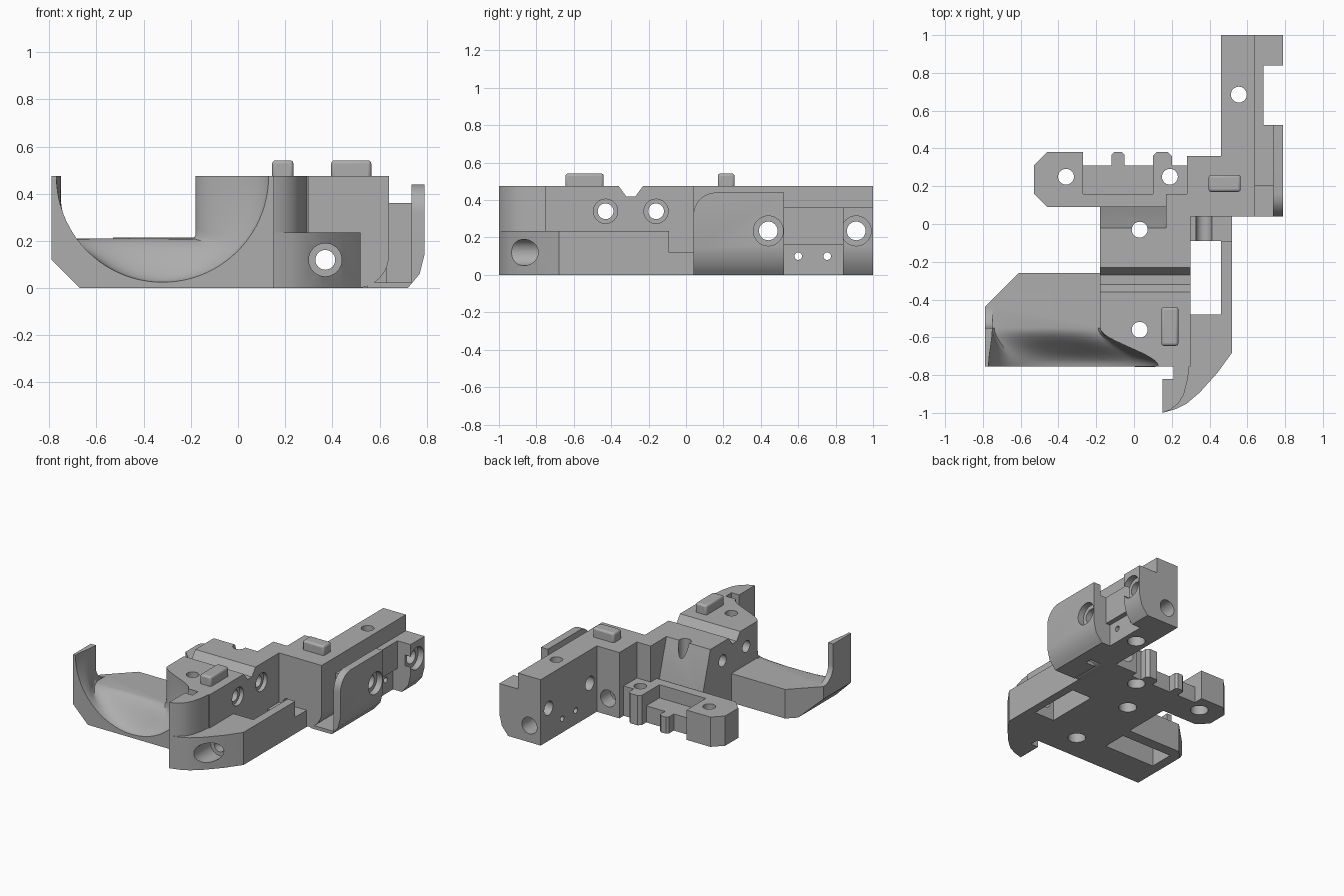
import bpy, bmesh, math

if "Cube" in bpy.data.objects:
    bpy.data.objects.remove(bpy.data.objects["Cube"])

GREY = (0.42, 0.42, 0.42, 1)
mat = bpy.data.materials.new("machined grey")
mat.use_nodes = True
mat.diffuse_color = GREY
mat.node_tree.nodes["Principled BSDF"].inputs["Base Color"].default_value = GREY
cutters = []


def mesh_object(name, rings):
    """Skin a stack of equal-length closed rings and cap both ends."""
    bm = bmesh.new()
    loops = [[bm.verts.new(p) for p in ring] for ring in rings]
    n = len(loops[0])
    bm.faces.new(loops[0])
    bm.faces.new(loops[-1])
    for lo, hi in zip(loops, loops[1:]):
        for i in range(n):
            j = (i + 1) % n
            bm.faces.new((lo[i], lo[j], hi[j], hi[i]))
    bmesh.ops.recalc_face_normals(bm, faces=bm.faces)
    me = bpy.data.meshes.new(name)
    bm.to_mesh(me)
    bm.free()
    me.materials.append(mat)
    ob = bpy.data.objects.new(name, me)
    bpy.context.collection.objects.link(ob)
    return ob


def prism(name, axis, pts, a, b):
    """Extrude a 2D profile along an axis from a to b."""
    place = {"x": lambda p, t: (t, p[0], p[1]),
             "y": lambda p, t: (p[0], t, p[1]),
             "z": lambda p, t: (p[0], p[1], t)}[axis]
    return mesh_object(name, [[place(p, t) for p in pts] for t in (a, b)])


def box(name, x0, x1, y0, y1, z0, z1):
    return prism(name, "z", [(x0, y0), (x1, y0), (x1, y1), (x0, y1)], z0, z1)


def arc(cx, cy, r, start, end, n=10):
    return [(cx + r * math.cos(math.radians(start + (end - start) * i / n)),
             cy + r * math.sin(math.radians(start + (end - start) * i / n)))
            for i in range(n + 1)]


def cutter(ob):
    ob.hide_render = True
    cutters.append(ob)
    return ob


def hole(axis, u, v, r, a, b):
    return cutter(prism("hole_cutter", axis, arc(u, v, r, 0, 360, 32)[:-1], a, b))


def cut_box(*dims):
    return cutter(box("box_cutter", *dims))


def cut(ob, tools):
    for tool in tools:
        m = ob.modifiers.new("cut", "BOOLEAN")
        m.operation, m.solver, m.object = "DIFFERENCE", "EXACT", tool
    dg = bpy.context.evaluated_depsgraph_get()
    me = bpy.data.meshes.new_from_object(ob.evaluated_get(dg))
    ob.modifiers.clear()
    ob.data = me


# Scooped bowl: half circle in front easing into a square channel behind
def channel_point(f):
    d = f * 1.1
    if d < 0.265:
        return -0.75, 0.475 - d
    if d < 0.835:
        return -0.75 + d - 0.265, 0.21
    return -0.18, 0.21 + d - 0.835


def bowl_ring(y, t):
    s = t * t * (3 - 2 * t)
    ring = []
    for i, (ax, az) in enumerate(arc(-0.32, 0.475, 0.45, 180, 360, 44)):
        bx, bz = channel_point(i / 44)
        ring.append((ax + (bx - ax) * s, y, az + (bz - az) * s))
    return [(ring[0][0], y, 0.6)] + ring + [(ring[-1][0], y, 0.6)]


rings = [bowl_ring(-0.8, 0)]
rings += [bowl_ring(-0.755 + 0.205 * k / 12, k / 12) for k in range(13)]
bowl = cutter(mesh_object("bowl_cutter", rings))

# Shared bores
long_bore = [hole("y", 0.37, 0.12, 0.042, -1.1, 0.5),
             hole("y", 0.37, 0.12, 0.07, -1.1, -0.74),
             hole("y", 0.37, 0.12, 0.06, 0.25, 0.5)]


def vertical_bore(x, y):
    return [hole("z", x, y, 0.042, -0.1, 0.6), hole("z", x, y, 0.06, -0.1, 0.09)]


plate_bores = []
for y in (0.44, 0.91):
    plate_bores += [hole("x", y, 0.235, 0.05, 0.3, 0.9),
                    hole("x", y, 0.235, 0.08, 0.745, 0.9)]
plate_bores += [hole("x", y, 0.1, 0.02, 0.3, 0.9) for y in (0.6, 0.755)]

# Cradle with upright horn, chamfered corners and underside pocket
cradle = prism("cradle", "z", [(-0.79, -0.755), (-0.15, -0.755), (-0.15, -0.26),
                               (-0.61, -0.26), (-0.79, -0.44)], 0, 0.475)
fillet = arc(-0.44, 0.32, 0.11, 180, 270) + [(-0.2, 0.21), (-0.2, 0.6), (-0.55, 0.6)]
cut(cradle, [bowl,
             cutter(prism("horn_fillet_cutter", "x", fillet, -0.9, -0.1)),
             cut_box(-0.75, -0.1, -0.551, -0.2, 0.21, 0.6),
             cutter(prism("chamfer_cutter", "y", [(-0.81, 0.14), (-0.81, -0.02),
                                                  (-0.65, -0.02)], -0.9, 0)),
             cut_box(-0.6, -0.19, -0.52, -0.34, -0.1, 0.14)])

# Spine with cross groove and sloped rear
spine = prism("spine", "x", [(-0.755, 0), (0.095, 0), (0.09, 0.1), (-0.02, 0.475),
                             (-0.23, 0.475), (-0.27, 0.42), (-0.32, 0.42),
                             (-0.36, 0.475), (-0.755, 0.475)], -0.18, 0.3)
spine_bores = vertical_bore(0.03, -0.03) + vertical_bore(0.03, -0.56)
for y in (-0.43, -0.16):
    spine_bores += [hole("x", y, 0.34, 0.042, -0.3, 0.4),
                    hole("x", y, 0.34, 0.065, 0.27, 0.4)]
cut(spine, [bowl] + spine_bores)
prism("dowel", "y", arc(0.06, 0.1, 0.055, 0, 360, 32)[:-1], -0.757, -0.74)

# Tall rounded nose
prism("upper_nose", "z", [(0.15, -1), (0.19, -0.985), (0.235, -0.95), (0.265, -0.9),
                          (0.285, -0.82), (0.3, -0.68), (0.21, -0.68),
                          (0.21, -0.82), (0.15, -0.82)], 0.2, 0.475)

# Side rail with curved tip and open window
side_rail = prism("side_rail", "z",
                  [(0.15, -1), (0.22, -0.98), (0.28, -0.95), (0.35, -0.89),
                   (0.44, -0.79), (0.52, -0.68), (0.52, -0.09), (0.46, -0.09),
                   (0.46, -0.48), (0.28, -0.48), (0.28, -0.74), (0.21, -0.74),
                   (0.21, -0.82), (0.15, -0.82)], 0, 0.235)
cut(side_rail, long_bore)
rail_bridge = box("rail_bridge", 0.28, 0.52, -0.09, 0.06, 0, 0.12)
cut(rail_bridge, long_bore)

# Central block with rounded lower edge, and rear arm
block = prism("block", "y", [(0.28, 0)] + arc(0.5, 0.14, 0.14, 270, 360)
              + [(0.64, 0.475), (0.28, 0.475)], 0.04, 0.36)
cut(block, long_bore)
box("block_neck", 0.17, 0.3, -0.05, 0.16, 0, 0.475)
arm = box("arm", 0.46, 0.64, 0.3, 1, 0, 0.475)
cut(arm, plate_bores + vertical_bore(0.555, 0.685)
    + [hole("y", 0.55, 0.12, 0.06, 0.8, 1.1)])

# Side plate: stepped core, front lip and rear pad
edge_chamfer = cutter(prism("edge_cutter", "y", [(0.82, 0.2), (0.79, 0.14), (0.77, 0.06),
                                                 (0.72, 0), (0.7, -0.05), (0.82, -0.05)],
                            -0.1, 1.1))
core = box("plate_core", 0.63, 0.685, 0.2, 0.99, 0, 0.36)
cut(core, plate_bores + [cut_box(0.65, 0.8, 0.52, 0.84, -0.1, 0.16)])
web = box("plate_web", 0.63, 0.74, 0.2, 0.525, 0, 0.36)
lip = prism("plate_lip", "x", [(0.04, 0), (0.525, 0), (0.525, 0.44)]
            + arc(0.16, 0.32, 0.12, 90, 180), 0.735, 0.79)
toe = box("plate_toe", 0.55, 0.745, 0.04, 0.25, 0, 0.025)
pad = box("rear_pad", 0.63, 0.79, 0.84, 1, 0, 0.36)
for part in (web, lip, toe, pad):
    cut(part, [edge_chamfer] + plate_bores)

# Rear bracket with bosses, tab and lowered shelf
bracket = prism("rear_bracket", "z",
                [(-0.53, 0.16), (-0.46, 0.09), (0.3, 0.09), (0.3, 0.31), (0.2, 0.31),
                 (0.2, 0.36), (0.18, 0.38), (0.12, 0.38), (0.1, 0.36), (0.1, 0.31),
                 (-0.05, 0.31), (-0.05, 0.365), (-0.065, 0.38), (-0.105, 0.38),
                 (-0.12, 0.365), (-0.12, 0.31), (-0.27, 0.31), (-0.27, 0.38),
                 (-0.46, 0.38), (-0.53, 0.31)], 0, 0.215)
cut(bracket, vertical_bore(-0.36, 0.25) + vertical_bore(0.19, 0.25)
    + [cut_box(-0.27, 0.1, 0.16, 0.5, 0.12, 0.4)])

# Locating keys on top
for name, dims in (("front_key", (0.145, 0.235, -0.645, -0.44)),
                   ("rear_key", (0.395, 0.565, 0.17, 0.26))):
    key = box(name, *dims, 0.46, 0.542)
    bev = key.modifiers.new("soft_edges", "BEVEL")
    bev.width, bev.segments = 0.014, 3

for tool in cutters:
    bpy.data.objects.remove(tool)

# Smooth the curved walls, keep machined edges crisp
for ob in list(bpy.context.scene.objects):
    if ob.type == "MESH":
        bpy.ops.object.select_all(action="DESELECT")
        ob.select_set(True)
        bpy.context.view_layer.objects.active = ob
        bpy.ops.object.shade_smooth_by_angle(angle=math.radians(30))
